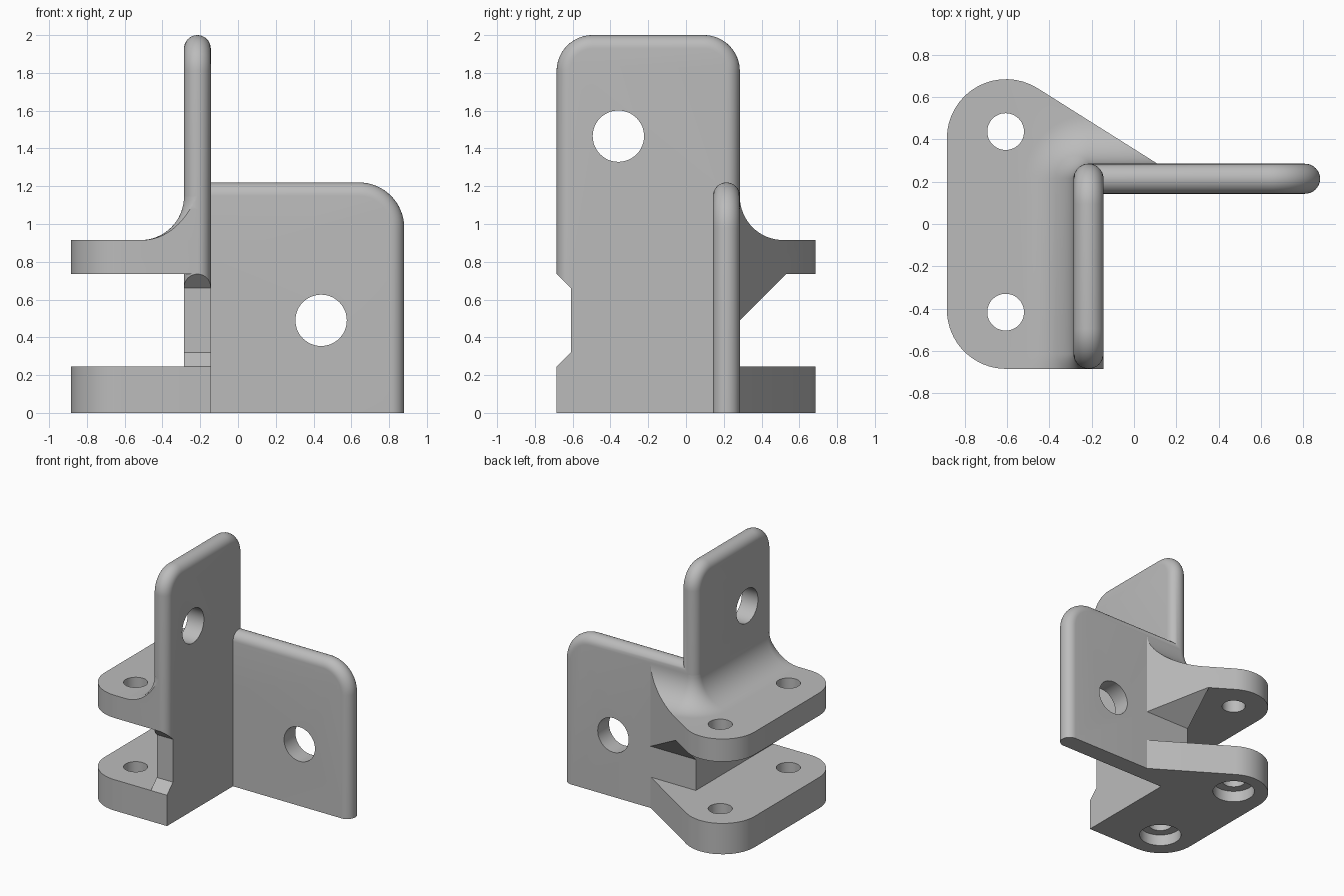
import bpy, bmesh
from math import sin, cos, radians, pi

cube = bpy.data.objects.get("Cube")
if cube:
    bpy.data.objects.remove(cube, do_unlink=True)

steel = bpy.data.materials.new("light_grey_metal")
steel.use_nodes = True
GREY = (0.5, 0.5, 0.5, 1)
steel.diffuse_color = GREY
steel.node_tree.nodes["Principled BSDF"].inputs["Base Color"].default_value = GREY

HALF = 0.071                 # half thickness of both plates
AX, BY = -0.215, 0.214       # centre planes of tall and low plate
FRONT, BACK = -0.685, BY + HALF
SHELF_LOW, SHELF_TOP, FOOT_TOP = 0.735, 0.915, 0.245


def arc(cx, cy, r, a0, a1, n=16):
    angles = [radians(a0 + (a1 - a0) * i / n) for i in range(n + 1)]
    return [(cx + r * cos(a), cy + r * sin(a)) for a in angles]


def place(u, v, w, axis):
    return {"x": (w, u, v), "y": (u, w, v), "z": (u, v, w)}[axis]


def loft(name, rings):
    """Closed solid through equal-length rings of points."""
    bm = bmesh.new()
    loops = [[bm.verts.new(p) for p in ring] for ring in rings]
    n = len(loops[0])
    for a, b in zip(loops, loops[1:]):
        for i in range(n):
            j = (i + 1) % n
            bm.faces.new((a[i], a[j], b[j], b[i]))
    bm.faces.new(loops[0])
    bm.faces.new(loops[-1])
    bmesh.ops.recalc_face_normals(bm, faces=bm.faces)
    mesh = bpy.data.meshes.new(name)
    bm.to_mesh(mesh)
    bm.free()
    mesh.materials.append(steel)
    obj = bpy.data.objects.new(name, mesh)
    bpy.context.collection.objects.link(obj)
    return obj


def prism(name, pts, axis, lo, hi):
    return loft(name, [[place(u, v, w, axis) for u, v in pts] for w in (lo, hi)])


def combine(obj, other, operation):
    mod = obj.modifiers.new("combine", "BOOLEAN")
    mod.operation, mod.solver, mod.object = operation, "EXACT", other
    bpy.context.view_layer.update()
    graph = bpy.context.evaluated_depsgraph_get()
    mesh = bpy.data.meshes.new_from_object(obj.evaluated_get(graph))
    obj.modifiers.clear()
    obj.data = mesh
    bpy.data.objects.remove(other, do_unlink=True)


def drill(obj, u, v, r, axis, lo, hi):
    circle = arc(u, v, r, 0, 360, 48)[:-1]
    combine(obj, prism("drill", circle, axis, lo, hi), "DIFFERENCE")


def round_plate(name, axis, centre, u0, u1, height, r, round_start):
    """Upright plate with a full-round rim and rounded top corners."""
    rings = []
    for k in range(17):
        a = pi * (k / 16 - 0.5)
        inset = HALF * (1 - cos(a))
        if round_start:
            pts = [(u0 + inset, 0)] + arc(u0 + r, height - r, r - inset, 180, 90)
        else:
            pts = [(u0, 0), (u0, height - inset)]
        pts += arc(u1 - r, height - r, r - inset, 90, 0) + [(u1 - inset, 0)]
        rings.append([place(u, v, centre + HALF * sin(a), axis) for u, v in pts])
    return loft(name, rings)


def flange(name, inner_x, lo, hi):
    """Ear-shaped slab with two round corners and a slanted back edge."""
    cx, cy, r, tilt = -0.605, 0.405, 0.28, 57.8
    pts = [(inner_x, FRONT)] + arc(cx, -cy, r, 270, 180)
    pts += arc(cx, cy, r, 180, tilt)
    x, y = pts[-1]
    t = radians(tilt)
    pts += [(x + (y - BY) * sin(t) / cos(t), BY), (inner_x, BY)]
    return prism(name, pts, "z", lo, hi)


# Tall plate, with a chamfered notch in its front edge
body = round_plate("bracket_body", "x", AX, FRONT, BACK, 2, 0.19, True)
notch = [(-0.8, FOOT_TOP), (FRONT, FOOT_TOP), (-0.61, 0.32), (-0.61, 0.66),
         (FRONT, SHELF_LOW), (-0.8, SHELF_LOW)]
combine(body, prism("notch", notch, "x", -0.5, 0), "DIFFERENCE")

# Square-edged lower web between the two flanges
web = [(FRONT, 0), (FRONT, FOOT_TOP), (-0.61, 0.32), (-0.61, 0.66),
       (-0.6, SHELF_LOW + 0.05), (BACK, SHELF_LOW + 0.05), (BACK, 0)]
combine(body, prism("web", web, "x", AX - HALF, AX + HALF), "UNION")

# Low side plate
side = round_plate("side_plate", "y", BY, AX, 0.88, 1.22, 0.24, False)
combine(body, side, "UNION")

# Bottom and upper flanges
combine(body, flange("bottom_flange", AX + HALF, 0, FOOT_TOP), "UNION")
combine(body, flange("upper_flange", AX, SHELF_LOW, SHELF_TOP), "UNION")

# Sloped gusset under the upper flange
slope = [(BACK, 0.49), (BACK + 0.31, 0.8), (BY, 0.8), (BY, 0.49)]
gusset = prism("gusset", slope, "x", AX - HALF, 0.3)
combine(gusset, flange("trim", AX + 0.05, 0.4, 0.85), "INTERSECT")
combine(body, gusset, "UNION")

# Concave fillet sweeping around the foot of the plates
R = 0.23
levels = [(HALF + R, SHELF_TOP - 0.08)]
for k in range(17):
    a = pi / 2 * k / 16
    levels.append((HALF + R * (1 - sin(a)), SHELF_TOP + R * (1 - cos(a))))
rings = []
for r, z in levels:
    pts = arc(AX, FRONT + HALF, r, 270, 180) + arc(AX, BY, r, 180, 90)
    pts += [(0.3, BY + r), (0.3, BY), (AX, BY)]
    rings.append([(x, y, z) for x, y in pts])
fillet = loft("fillet", rings)
combine(fillet, flange("trim", AX + 0.05, 0.8, 1.3), "INTERSECT")
combine(body, fillet, "UNION")

# Bolt holes through the plates, pin holes and counterbores in the flanges
drill(body, -0.358, 1.465, 0.136, "x", -0.5, 0)
drill(body, 0.44, 0.49, 0.136, "y", 0, 0.5)
for y in (-0.417, 0.437):
    drill(body, -0.607, y, 0.087, "z", -0.1, 1.2)
    drill(body, -0.607, y, 0.155, "z", -0.1, 0.09)

# Smooth curved faces, keep edges crisp
bpy.ops.object.select_all(action="DESELECT")
body.select_set(True)
bpy.context.view_layer.objects.active = body
bpy.ops.object.shade_smooth_by_angle(angle=radians(30))
